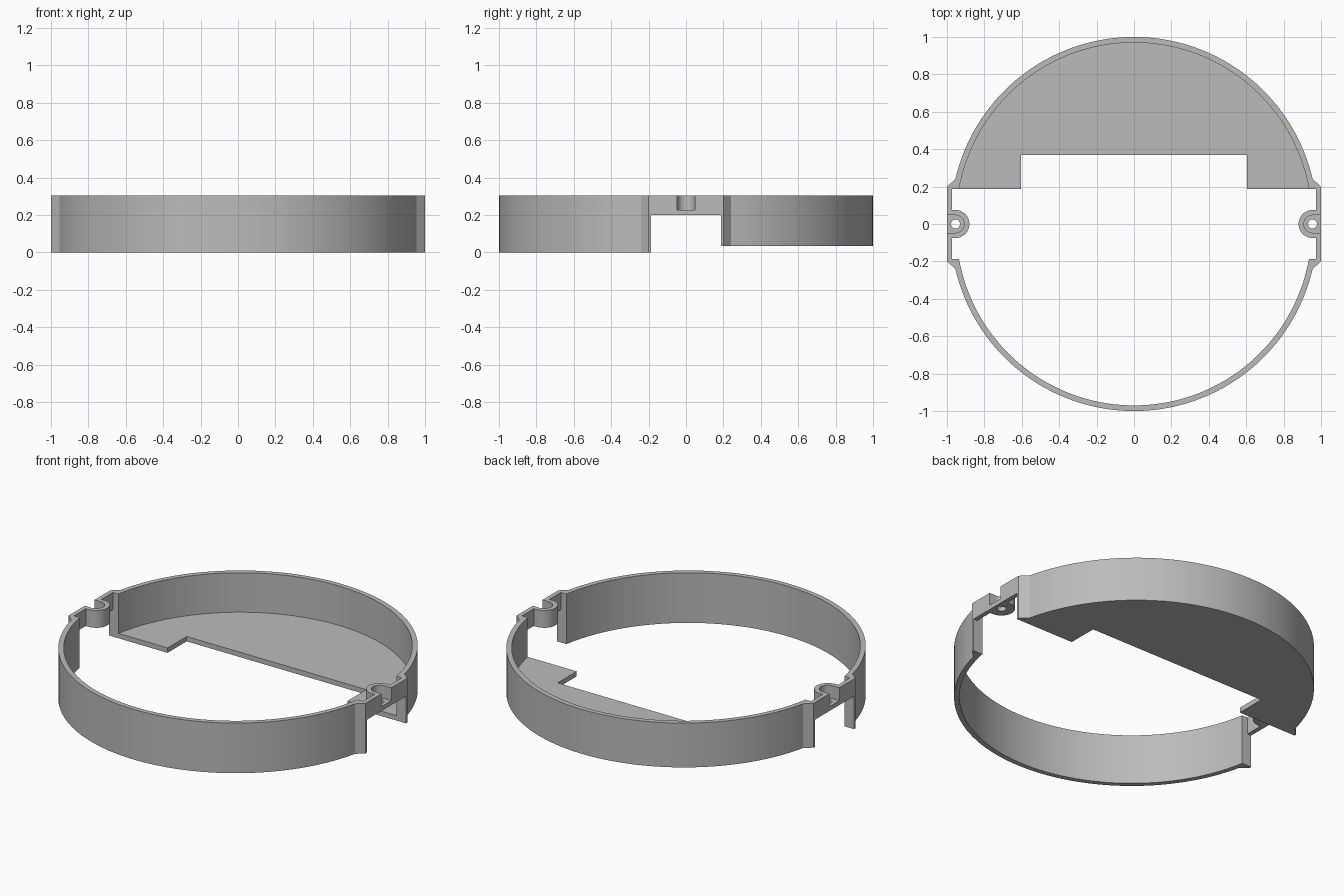
import bpy
import bmesh
from math import sin, cos, pi, radians

cube = bpy.data.objects.get("Cube")
if cube:
    bpy.data.objects.remove(cube)

grey = bpy.data.materials.new("plain grey")
grey.use_nodes = True
colour = (0.5, 0.5, 0.5, 1)
grey.diffuse_color = colour
grey.node_tree.nodes["Principled BSDF"].inputs["Base Color"].default_value = colour

TOP, BAR, PLATE, END = 0.305, 0.2, 0.035, 0.187


def finish(name, bm):
    bmesh.ops.recalc_face_normals(bm, faces=bm.faces)
    mesh = bpy.data.meshes.new(name)
    bm.to_mesh(mesh)
    bm.free()
    mesh.materials.append(grey)
    ob = bpy.data.objects.new(name, mesh)
    bpy.context.collection.objects.link(ob)
    bpy.context.view_layer.objects.active = ob
    bpy.ops.object.select_all(action='DESELECT')
    ob.select_set(True)
    bpy.ops.object.shade_smooth_by_angle(angle=radians(30))
    return ob


def prism(name, points, z0, z1):
    """Extrude a flat outline upward."""
    bm = bmesh.new()
    face = bm.faces.new([bm.verts.new((x, y, z0)) for x, y in points])
    ext = bmesh.ops.extrude_face_region(bm, geom=[face], use_keep_orig=True)
    verts = [v for v in ext["geom"] if isinstance(v, bmesh.types.BMVert)]
    bmesh.ops.translate(bm, verts=verts, vec=(0, 0, z1 - z0))
    return finish(name, bm)


def wall(name, outer, inner, z0, z1, closed=False):
    """Upright wall between two matching paths."""
    bm = bmesh.new()
    rows = [[bm.verts.new((x, y, z)) for x, y, z in
             ((*o, z0), (*o, z1), (*i, z1), (*i, z0))] for o, i in zip(outer, inner)]
    pairs = list(zip(rows, rows[1:]))
    if closed:
        pairs.append((rows[-1], rows[0]))
    else:
        bm.faces.new(rows[0])
        bm.faces.new(rows[-1])
    for a, b in pairs:
        for k in range(4):
            n = (k + 1) % 4
            bm.faces.new((a[k], a[n], b[n], b[k]))
    return finish(name, bm)


# Half ring path, flaring out to the flat sides at both ends
def arc(radius, count=72):
    angles = [radians(13 + 154 * i / count) for i in range(count + 1)]
    return [(radius * cos(a), 0.02 + radius * sin(a)) for a in angles]


def with_ends(path, ends):
    return ends + path + [(-x, y) for x, y in reversed(ends)]


outer = with_ends(arc(0.98), [(1, END), (1, 0.2)])
inner = with_ends(arc(0.95), [(0.936, END), (0.931, 0.21)])


def flip(path):
    return [(x, -y) for x, y in path]


wall("back_wall", outer, inner, PLATE, TOP)
wall("front_wall", flip(outer), flip(inner), 0, TOP)

# Partial floor with a wide notch
notch = [(-0.605, END), (-0.605, 0.37), (0.605, 0.37), (0.605, END)]
prism("floor_plate", inner + notch, PLATE, PLATE + 0.03)

# Side bars and screw bosses
CX, R_BOSS, R_BORE, R_HOLE = 0.955, 0.075, 0.047, 0.025
half_turn = [pi / 2 + pi * i / 24 for i in range(25)]


def u_path(r, side):
    pts = [(1, r)] + [(CX + r * cos(a), r * sin(a)) for a in half_turn] + [(1, -r)]
    return [(side * x, y) for x, y in pts]


def circle_match(side):
    """Hole outline matched point for point with the closed boss outline."""
    start, stop = radians(45), radians(315)
    angles = [start] + half_turn + [stop]
    return [(side * (CX + R_HOLE * cos(a)), R_HOLE * sin(a)) for a in angles + [2 * pi]]


for side, label in ((1, "left"), (-1, "right")):
    for s, end in ((1, "back"), (-1, "front")):
        bar = [(side * x, s * y) for x, y in
               ((0.973, R_BORE), (1, R_BORE), (1, END), (0.973, END))]
        prism(f"{label}_{end}_side_bar", bar, BAR, TOP)
    wall(f"{label}_boss_rim", u_path(R_BOSS, side), u_path(R_BORE, side), 0.227, TOP)
    wall(f"{label}_boss_floor", u_path(R_BOSS, side) + [(side, 0)],
         circle_match(side), BAR, 0.227, closed=True)
